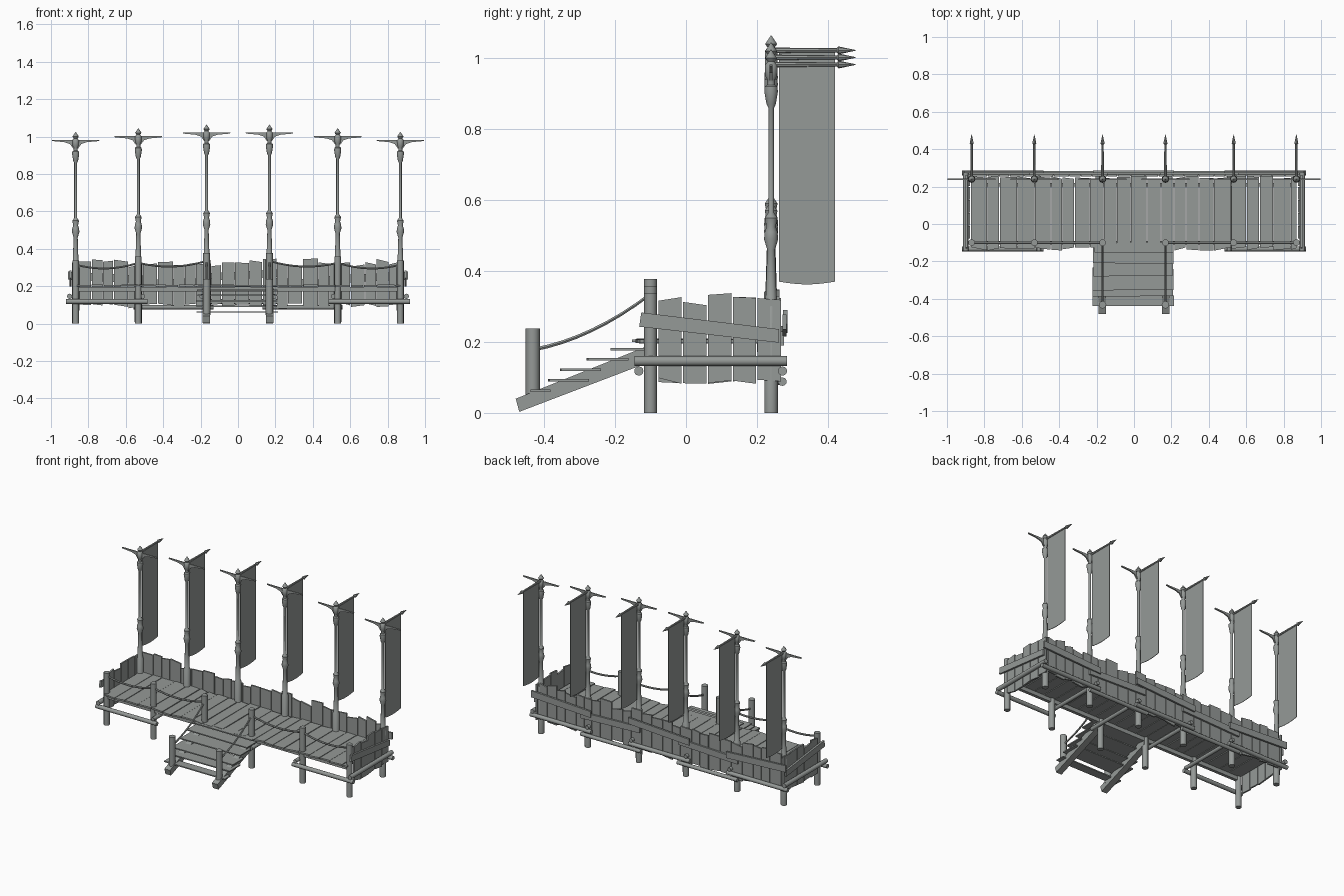
import bpy, bmesh, math, random
from mathutils import Vector

random.seed(7)
if "Cube" in bpy.data.objects:
    bpy.data.objects.remove(bpy.data.objects["Cube"], do_unlink=True)

GREY = (0.30, 0.32, 0.31, 1)
wood = bpy.data.materials.new("weathered_grey")
wood.use_nodes = True
wood.diffuse_color = GREY
wood.node_tree.nodes["Principled BSDF"].inputs["Base Color"].default_value = GREY


def finish(name, bm, smooth=False):
    bmesh.ops.recalc_face_normals(bm, faces=bm.faces)
    mesh = bpy.data.meshes.new(name)
    bm.to_mesh(mesh)
    bm.free()
    mesh.materials.append(wood)
    ob = bpy.data.objects.new(name, mesh)
    bpy.context.collection.objects.link(ob)
    if smooth:
        bpy.ops.object.select_all(action='DESELECT')
        ob.select_set(True)
        bpy.context.view_layer.objects.active = ob
        bpy.ops.object.shade_smooth_by_angle(angle=math.radians(40))
    return ob


def panel(name, axis, at, thick, outline):
    """Extrude a 2D outline, centred on 'at' along the given axis."""
    bm = bmesh.new()

    def place(u, v, w):
        return {'x': (w, u, v), 'y': (u, w, v), 'z': (u, v, w)}[axis]
    rings = [[bm.verts.new(place(u, v, at + s * thick / 2)) for u, v in outline] for s in (-1, 1)]
    bm.faces.new(rings[0])
    bm.faces.new(rings[1])
    n = len(outline)
    for i in range(n):
        j = (i + 1) % n
        bm.faces.new((rings[0][i], rings[0][j], rings[1][j], rings[1][i]))
    return finish(name, bm)


def rect(u0, u1, v0, v1, jitter=0.0):
    r = lambda: random.uniform(-jitter, jitter)
    return [(u0, v0 + r()), (u1, v0 + r()), (u1, v1 + r()), (u0, v1 + r())]


def turned(name, start, direction, profile, sides=12):
    """Lathe (distance, radius) pairs around a straight axis."""
    bm = bmesh.new()
    quat = Vector(direction).to_track_quat('Z', 'Y')
    rings = []
    for d, r in profile:
        ring = []
        for i in range(sides):
            a = math.tau * i / sides
            ring.append(bm.verts.new(Vector(start) + quat @ Vector((r * math.cos(a), r * math.sin(a), d))))
        rings.append(ring)
    for a, b in zip(rings, rings[1:]):
        for i in range(sides):
            j = (i + 1) % sides
            bm.faces.new((a[i], a[j], b[j], b[i]))
    bm.faces.new(rings[0])
    bm.faces.new(rings[-1])
    return finish(name, bm, True)


def log(name, a, b, r):
    d = Vector(b) - Vector(a)
    return turned(name, a, d, [(0, r), (d.length, r)])


def rope(name, a, b, sag, steps=8):
    """Sagging rope built as one swept tube."""
    a, b = Vector(a), Vector(b)
    side = Vector((b.y - a.y, a.x - b.x, 0)).normalized()
    bm = bmesh.new()
    rings = []
    for i in range(steps + 1):
        t = i / steps
        p = a.lerp(b, t) - Vector((0, 0, 4 * sag * t * (1 - t)))
        rings.append([bm.verts.new(p + 0.006 * (side * math.cos(k * math.tau / 6)
                      + Vector((0, 0, math.sin(k * math.tau / 6))))) for k in range(6)])
    for p, q in zip(rings, rings[1:]):
        for k in range(6):
            m = (k + 1) % 6
            bm.faces.new((p[k], p[m], q[m], q[k]))
    finish(name, bm, True)


FRONT, BACK = -0.10, 0.24
POSTS = [(0.168, 0.0), (0.533, -0.02), (0.868, -0.04)]
POLE = [(0.34, 0.020), (0.345, 0.016), (0.50, 0.011), (0.53, 0.020), (0.55, 0.018),
        (0.565, 0.013), (0.59, 0.018), (0.605, 0.008), (0.90, 0.008), (0.91, 0.013),
        (0.945, 0.019), (0.96, 0.018), (0.965, 0.011), (0.98, 0.011), (0.99, 0.017),
        (1.02, 0.018), (1.03, 0.010), (1.04, 0.017), (1.064, 0.001)]

for s, side in ((-1, "right"), (1, "left")):
    for n, (px, dz) in enumerate(POSTS):
        x, tag = s * px, f"{side}_{n + 1}"
        # Front posts and turned banner poles
        log("front_post_" + tag, (x, FRONT, 0), (x, FRONT, 0.378 + dz), 0.018)
        turned("banner_pole_" + tag, (x, BACK, 0), (0, 0, 1),
               [(0, 0.019)] + [(z + dz, r) for z, r in POLE])
        # Spear that carries the banner
        z = 1.022 + dz
        turned("banner_spear_" + tag, (x, BACK, z), (0, 1, 0),
               [(0, 0.008), (0.17, 0.006), (0.185, 0.006), (0.19, 0.011), (0.238, 0.001)], 8)
        # Tapered cross arms
        half = [(0.128, 0.0), (0.125, -0.006), (0.06, -0.012), (0.03, -0.022), (0.014, -0.045)]
        arm = [(x + u, z + v) for u, v in half] + [(x - u, z + v) for u, v in reversed(half)]
        panel("cross_arm_" + tag, 'y', BACK, 0.008, arm)
        # Hanging cloth with a curved hem
        hem = [(0.262 + 0.158 * i / 6, 0.41 + dz - 0.008 * math.sin(math.pi * i / 6)) for i in range(7)]
        panel("banner_" + tag, 'x', x, 0.003, hem + [(0.42, z - 0.005), (0.262, z - 0.005)])

    # Front rope rail
    for (x0, d0), (x1, d1) in zip(POSTS, POSTS[1:]):
        rope("rail_rope_" + side, (s * x0, FRONT, 0.335 + d0 / 2), (s * x1, FRONT, 0.335 + d1 / 2), 0.025)

    # End wall of upright boards with a leaning board and a log outside
    for i, top in enumerate((0.32, 0.307, 0.335, 0.332, 0.322)):
        y = -0.078 + 0.07 * i
        panel(f"end_wall_plank_{side}_{i}", 'x', s * 0.882, 0.01,
              rect(y, y + 0.066, 0.09, top, 0.009))
    panel("end_wall_brace_" + side, 'x', s * 0.896, 0.012,
          [(-0.132, 0.243), (0.262, 0.198), (0.262, 0.236), (-0.126, 0.283)])
    log("end_log_" + side, (s * 0.9, -0.145, 0.146), (s * 0.9, 0.285, 0.146), 0.014)

    # Lower frame logs
    for y, place in ((-0.133, "front"), (0.272, "back")):
        log(f"{place}_log_{side}", (s * 0.92, y, 0.118), (s * 0.485, y, 0.118), 0.013)
    for x in (0.508, 0.195):
        log("cross_log_" + side, (s * x, -0.145, 0.146), (s * x, 0.285, 0.146), 0.012)
    log("back_link_log_" + side, (s * 0.56, 0.272, 0.088), (s * 0.13, 0.272, 0.088), 0.012)

    # Back braces
    panel("back_brace_outer_" + side, 'y', 0.278, 0.012,
          [(s * 0.91, 0.235), (s * 0.485, 0.215), (s * 0.485, 0.255), (s * 0.91, 0.278)])
    panel("back_brace_inner_" + side, 'y', 0.270, 0.012,
          [(s * 0.56, 0.19), (s * 0.14, 0.205), (s * 0.14, 0.245), (s * 0.56, 0.23)])

    # Stair stringer, newel post and rope
    panel("stair_stringer_" + side, 'x', s * 0.17, 0.04,
          [(-0.48, 0.04), (-0.47, 0.003), (-0.09, 0.148), (-0.09, 0.196)])
    log("stair_post_" + side, (s * 0.168, -0.432, 0.045), (s * 0.168, -0.432, 0.238), 0.02)
    rope("stair_rope_" + side, (s * 0.168, -0.432, 0.178), (s * 0.168, FRONT, 0.335), 0.024)

# Middle back log and brace
log("back_log_middle", (-0.22, 0.272, 0.118), (0.215, 0.272, 0.118), 0.013)
panel("back_brace_middle", 'y', 0.280, 0.012, [(-0.22, 0.225), (0.215, 0.25), (0.215, 0.29), (-0.22, 0.265)])

# Deck joists under the planks
for y in (FRONT, 0.21):
    panel("deck_joist", 'y', y, 0.02, rect(-0.86, 0.86, 0.172, 0.197))

# Deck planks laid side by side
x = -0.872
while x < 0.86:
    w = min(random.uniform(0.06, 0.1), 0.872 - x)
    if 0.872 - x - w < 0.03:
        w = 0.872 - x
    panel("deck_plank", 'z', 0.203 + random.uniform(-0.002, 0.002), 0.01,
          rect(x, x + w - 0.004, -0.133, 0.25, 0.01))
    x += w

# Back wall of uneven upright boards
x = -0.865
while x < 0.85:
    w = min(random.uniform(0.055, 0.085), 0.868 - x)
    panel("back_wall_plank", 'y', 0.259, 0.01,
          rect(x, x + w - 0.004, random.uniform(0.085, 0.105), random.uniform(0.305, 0.34), 0.01))
    x += w

# Stair treads
for y0, y1, z in ((-0.435, -0.378, 0.062), (-0.387, -0.272, 0.092), (-0.35, -0.235, 0.121),
                  (-0.28, -0.158, 0.151), (-0.212, -0.115, 0.179), (-0.155, -0.1, 0.203)):
    panel("stair_tread", 'z', z, 0.007, rect(-0.22 + random.uniform(-0.005, 0.01),
          0.215 + random.uniform(-0.01, 0.005), y0, y1, 0.005))
